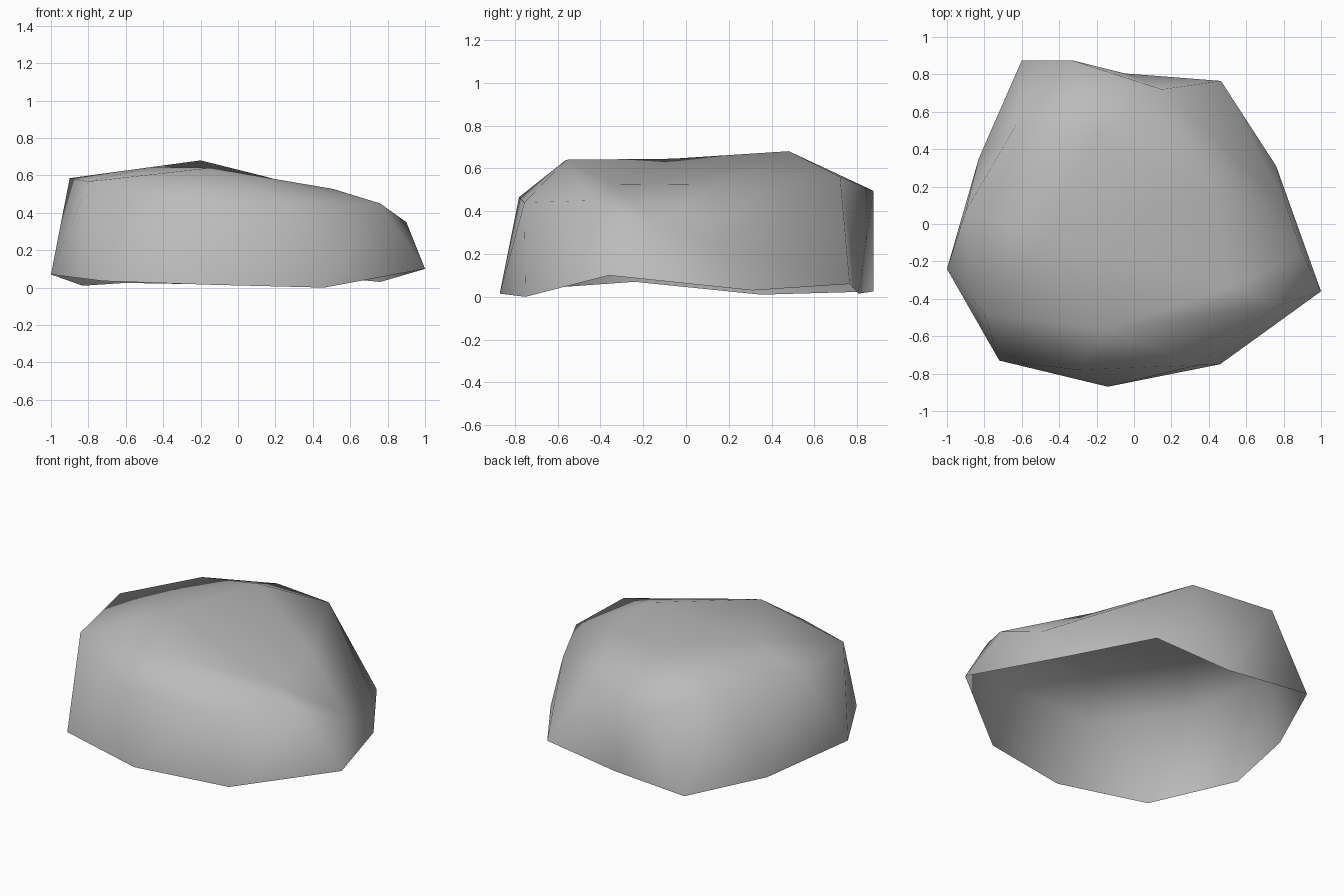
import bpy
import bmesh

cube = bpy.data.objects.get("Cube")
if cube:
    bpy.data.objects.remove(cube, do_unlink=True)

# Stone colour
stone = bpy.data.materials.new("stone_grey")
stone.use_nodes = True
grey = (0.5, 0.5, 0.5, 1)
stone.diffuse_color = grey
stone.node_tree.nodes["Principled BSDF"].inputs["Base Color"].default_value = grey

# Uneven lower rim, going round from the right side
rim = [
    (-1, -.24, .07), (-.72, -.73, .035), (-.14, -.87, .015), (.46, -.75, 0),
    (1, -.36, .1), (.76, .31, .03), (.465, .765, .06), (-.05, .82, .015),
    (-.6, .875, .025), (-.83, .35, .01),
]

# Shoulder corners where the sides turn into the top
shoulder = [
    (-.9, .07, .585), (-.8, -.48, .567), (-.3, -.78, .465), (.34, -.755, .44),
    (.76, -.44, .45), (.9, -.155, .35), (.81, .11, .265), (.15, .72, .56),
    (-.33, .875, .495), (-.63, .53, .588),
]

# Corners of the sloping top
crown = [
    (-.2, .48, .68), (-.46, -.06, .645), (-.15, -.56, .64),
    (.51, -.34, .527), (.43, .14, .522),
]

# Wrap the corners in a faceted skin
bm = bmesh.new()
rim_verts = [bm.verts.new(c) for c in rim]
shoulder_verts = [bm.verts.new(c) for c in shoulder]
crown_verts = [bm.verts.new(c) for c in crown]
bmesh.ops.convex_hull(bm, input=bm.verts[:], use_existing_faces=False)
bmesh.ops.recalc_face_normals(bm, faces=bm.faces[:])
bm.normal_update()

# Open the underside, leaving a hollow shell
underside = [f for f in bm.faces if f.normal.z < -0.5]
bmesh.ops.delete(bm, geom=underside, context='FACES_ONLY')
loose = [e for e in bm.edges if not e.link_faces]
bmesh.ops.delete(bm, geom=loose, context='EDGES')


def press_in(a, b):
    """Turn a ridge into a hollow by swapping the diagonal of its two faces."""
    edge = bm.edges.get((a, b))
    if edge and len(edge.link_faces) == 2:
        bmesh.utils.edge_rotate(edge, True)


# Shallow dip across the top
peak, west, south, east, north_east = crown_verts
press_in(peak, south)
press_in(peak, east)

# Hollows around the left shoulder
press_in(shoulder_verts[5], shoulder_verts[7])
press_in(shoulder_verts[4], north_east)
press_in(shoulder_verts[3], rim_verts[4])

# Hollow on the right side, and a dent in the back
press_in(shoulder_verts[0], rim_verts[8])
press_in(shoulder_verts[8], rim_verts[6])
rim_verts[7].co.y -= .015

# Smooth boulder
bm.normal_update()
for face in bm.faces:
    face.smooth = True
mesh = bpy.data.meshes.new("boulder")
bm.to_mesh(mesh)
bm.free()
mesh.materials.append(stone)
boulder = bpy.data.objects.new("boulder", mesh)
bpy.context.collection.objects.link(boulder)
